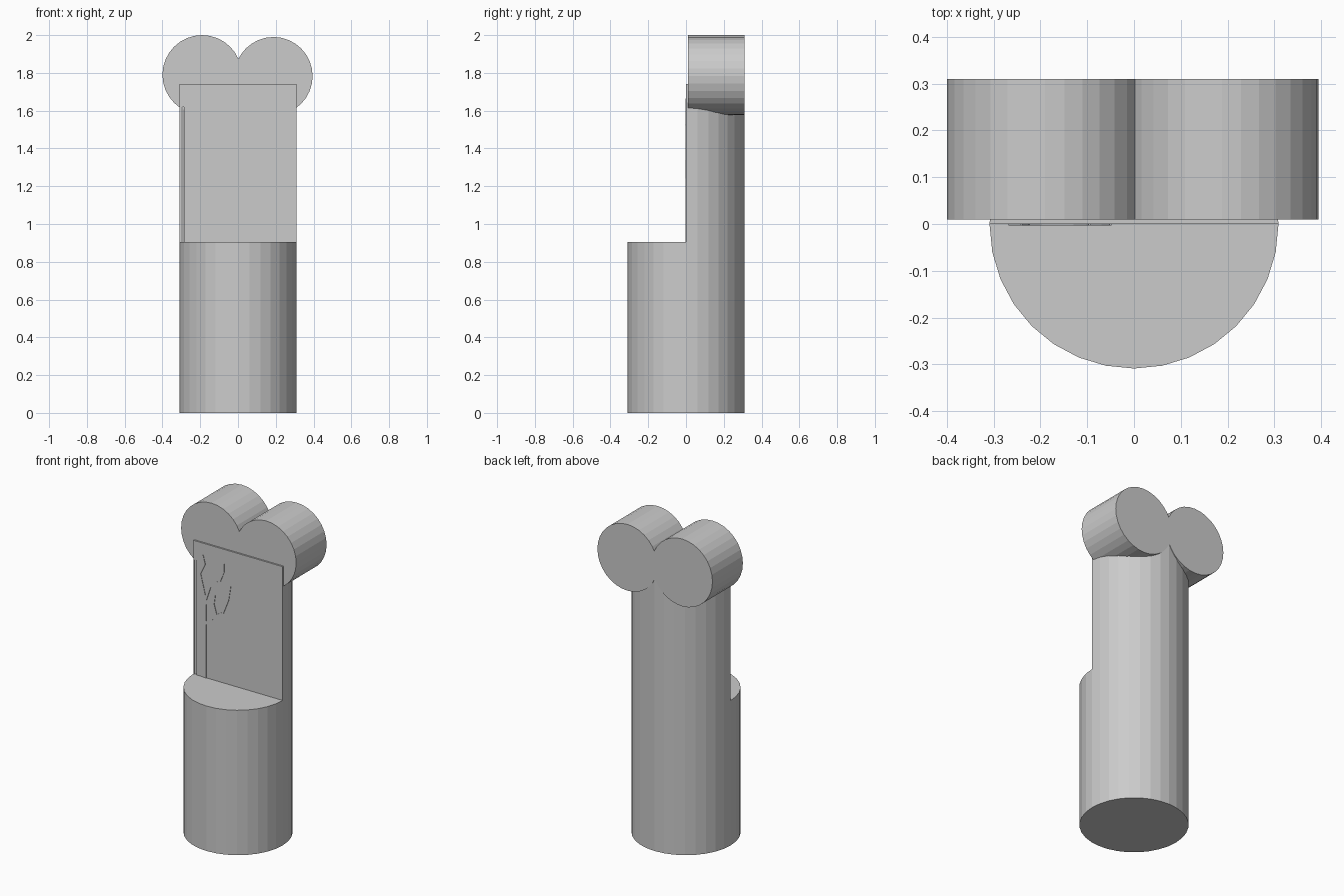
import bpy, bmesh, math
from mathutils import Vector

cube = bpy.data.objects.get("Cube")
if cube:
    bpy.data.objects.remove(cube, do_unlink=True)

grey = bpy.data.materials.new("stone grey")
grey.use_nodes = True
colour = (0.6, 0.6, 0.6, 1)
grey.diffuse_color = colour
grey.node_tree.nodes["Principled BSDF"].inputs["Base Color"].default_value = colour

RADIUS, SIDES = 0.309, 32
LEDGE, PANEL_TOP = 0.905, 1.74


def prism(name, points, offset):
    """Extrude a flat outline of 3D points along an offset."""
    bm = bmesh.new()
    face = bm.faces.new([bm.verts.new(p) for p in points])
    moved = bmesh.ops.extrude_face_region(bm, geom=[face])["geom"]
    bmesh.ops.translate(bm, vec=offset,
                        verts=[v for v in moved if isinstance(v, bmesh.types.BMVert)])
    bmesh.ops.recalc_face_normals(bm, faces=bm.faces)
    mesh = bpy.data.meshes.new(name)
    bm.to_mesh(mesh)
    bm.free()
    mesh.materials.append(grey)
    obj = bpy.data.objects.new(name, mesh)
    bpy.context.collection.objects.link(obj)
    return obj


def half_circle(start):
    angles = [start + math.tau * i / SIDES for i in range(SIDES // 2 + 1)]
    return [(RADIUS * math.cos(a), RADIUS * math.sin(a), 0) for a in angles]


# Column: low front half, tall back half
prism("front_half_column", half_circle(math.pi), (0, 0, LEDGE))
back = prism("back_half_column", half_circle(0), (0, 0, PANEL_TOP))

# Shallow slanted channel along one edge of the flat panel
channel = prism("channel_cutter",
                [(-0.303, -0.02, LEDGE), (-0.303, 0.002, LEDGE),
                 (-0.287, 0.012, LEDGE), (-0.285, -0.02, LEDGE)],
                (0, 0, 1.62 - LEDGE))
channel.hide_render = True
channel.hide_viewport = True
cut = back.modifiers.new("channel", "BOOLEAN")
cut.operation = "DIFFERENCE"
cut.solver = "EXACT"
cut.object = channel

# Two round drums across the top
for name, cx, cz, r in (("right_drum", -0.19, 1.79, 0.21),
                        ("left_drum", 0.188, 1.783, 0.207)):
    ring = [(cx + r * math.cos(math.tau * i / SIDES), 0.01,
             cz + r * math.sin(math.tau * i / SIDES)) for i in range(SIDES)]
    prism(name, ring, (0, 0.3, 0))


def branch(name, path, w0, w1):
    """Tapered raised ribbon following a path on the panel."""
    pts = [Vector(p) for p in path]
    left, right = [], []
    for i, p in enumerate(pts):
        d = (pts[min(i + 1, len(pts) - 1)] - pts[max(i - 1, 0)]).normalized()
        side = Vector((-d.y, d.x)) * (w0 + (w1 - w0) * i / (len(pts) - 1)) / 2
        left.append(p + side)
        right.append(p - side)
    outline = left + right[::-1]
    prism(name, [(p.x, 0.004, p.y) for p in outline], (0, -0.007, 0))


# Bare tree in low relief
branch("tree_trunk", [(-0.227, LEDGE), (-0.227, 1.41)], 0.018, 0.015)
branch("upper_right_branch", [(-0.227, 1.4), (-0.262, 1.545),
                              (-0.228, 1.612), (-0.241, 1.665)], 0.016, 0.004)
branch("upper_left_branch", [(-0.225, 1.39), (-0.193, 1.48), (-0.125, 1.533),
                             (-0.098, 1.597), (-0.095, 1.65)], 0.016, 0.004)
branch("lower_left_branch", [(-0.225, 1.245), (-0.15, 1.31), (-0.103, 1.342),
                             (-0.066, 1.432), (-0.05, 1.52)], 0.016, 0.004)
branch("small_twig", [(-0.15, 1.315), (-0.167, 1.38), (-0.156, 1.44)], 0.013, 0.003)
